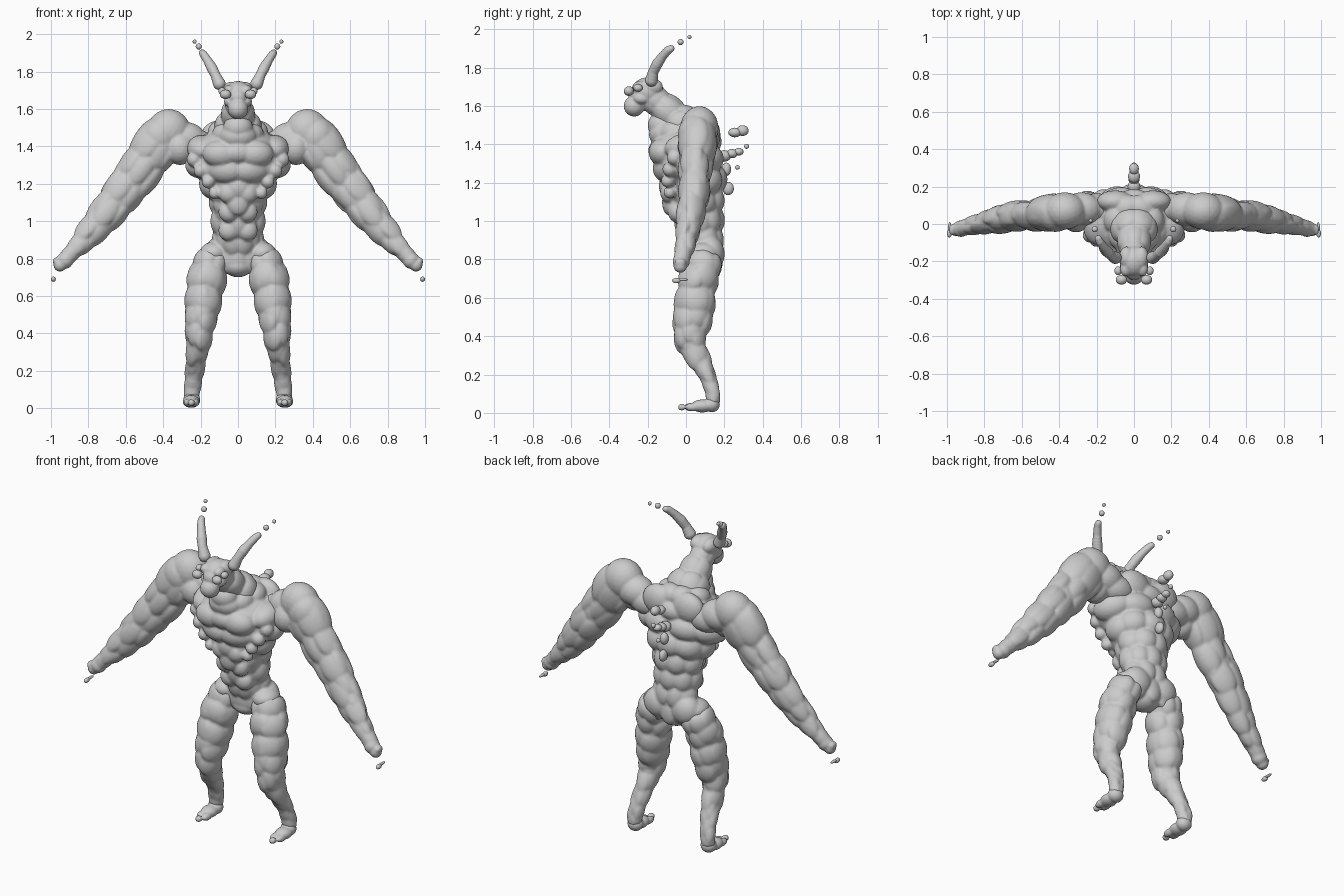
import bpy, bmesh, math, random
from mathutils import Vector, Matrix

random.seed(4)


def blob(bm, c, r, axes=None):
    """Add an ellipsoid at c with radii r, optionally oriented by three axes."""
    rot = Matrix(axes).transposed().to_4x4() if axes else Matrix()
    m = Matrix.Translation(Vector(c)) @ rot @ Matrix.Diagonal((*r, 1))
    bmesh.ops.create_icosphere(bm, subdivisions=3, radius=1, matrix=m)


def muscle_tube(bm, stations, n=6, jitter=0.0, taper=0.0):
    """Rings of muscle plates around a core. Station: x, y, z, half width, half depth."""
    pts = [Vector(s[:3]) for s in stations]
    for k, (p, s) in enumerate(zip(pts, stations)):
        a, b = pts[max(k - 1, 0)], pts[min(k + 1, len(pts) - 1)]
        steps = 1 if k in (0, len(pts) - 1) else 2
        gap = (b - a).length / steps
        t = (b - a).normalized()
        v = (Vector((0, 1, 0)) - t * t.y).normalized()
        u = v.cross(t)
        ru, rv = s[3:5]
        blob(bm, p, (ru * .85, rv * .85, gap * .85), (u, v, t))
        if k < len(pts) - 1:
            q = stations[k + 1]
            blob(bm, (p + pts[k + 1]) / 2,
                 ((ru + q[3]) * .44, (rv + q[4]) * .44, gap * .8), (u, v, t))
        for i in range(n):
            ang = 2 * math.pi * (i + .5 * (k % 2)) / n + random.uniform(-jitter, jitter)
            ca, sa = math.cos(ang), math.sin(ang)
            w = ru * (1 - taper * max(0, -sa) * abs(ca) * 2)
            nor = (u * (ca / w) + v * (sa / rv)).normalized()
            h = .42 * min(ru, rv)
            side = math.pi * (ru + rv) / n * .6
            g = random.uniform(1 - jitter, 1 + jitter)
            # each plate slides along the limb so the rings break up into cells
            slide = random.uniform(-1, 1) * jitter * 1.4 * gap * (0 < k < len(pts) - 1)
            c = p + u * ca * w + v * sa * rv - nor * (h * .95) + t * slide
            blob(bm, c, (h, side * g, gap * .8), (nor, t.cross(nor), t))


def finish(bm, name, voxel=0.008, mirror=False):
    me = bpy.data.meshes.new(name)
    bm.to_mesh(me)
    bm.free()
    for p in me.polygons:
        p.use_smooth = True
    ob = bpy.data.objects.new(name, me)
    bpy.context.collection.objects.link(ob)
    if voxel:
        rm = ob.modifiers.new("fuse", 'REMESH')
        rm.mode = 'VOXEL'
        rm.voxel_size = voxel
        rm.use_smooth_shade = True
        sm = ob.modifiers.new("soften", 'SMOOTH')
        sm.iterations = 2
    if mirror:
        ob.modifiers.new("mirror", 'MIRROR').use_mirror_merge = False
    return ob


# torso: z, half width, front y, back y
bm = bmesh.new()
rings = [(.80, .16, .01, .19), (.90, .14, -.02, .20), (1.00, .145, -.06, .20),
         (1.10, .16, -.10, .205), (1.20, .205, -.14, .215), (1.30, .28, -.18, .205),
         (1.39, .27, -.195, .185), (1.47, .165, -.195, .16)]
muscle_tube(bm, [(0, (f + b) / 2, z, w, (b - f) / 2) for z, w, f, b in rings], n=8, taper=.2)
for sx in (-1, 1):
    # small rib muscles
    for c, r in [((.235, -.06, 1.33), .04), ((.2, -.085, 1.27), .038),
                 ((.16, -.095, 1.21), .035), ((.125, -.085, 1.15), .032)]:
        blob(bm, (sx * c[0], c[1], c[2]), (r, r, r))
    # chest, abdomen, back and hip plates
    blob(bm, (sx * .09, -.12, 1.36), (.1, .075, .075))
    for j in range(3):
        blob(bm, (sx * .05, -.01 - .04 * j, .95 + .1 * j), (.055, .045, .056))
    blob(bm, (sx * .10, .12, 1.45), (.1, .06, .09))
    blob(bm, (sx * .09, .13, .83), (.09, .072, .09))
    blob(bm, (sx * .13, .09, .83), (.075, .085, .06))
blob(bm, (0, .09, .76), (.08, .08, .06))
blob(bm, (0, -.13, 1.5), (.08, .07, .07))
blob(bm, (0, -.09, 1.1), (.06, .035, .07))
finish(bm, "torso")

# neck and head
bm = bmesh.new()
muscle_tube(bm, [(0, -.02, 1.50, .125, .11), (0, -.09, 1.57, .09, .085),
                 (0, -.16, 1.63, .07, .075)], n=6)
blob(bm, (0, -.2, 1.675), (.078, .085, .075))
blob(bm, (0, -.27, 1.6), (.055, .055, .055))
blob(bm, (0, -.25, 1.66), (.05, .05, .05))
for sx in (-1, 1):
    blob(bm, (sx * .045, -.24, 1.7), (.03, .04, .03))
    blob(bm, (sx * .04, -.18, 1.70), (.04, .06, .045))
    blob(bm, (sx * .045, -.23, 1.64), (.03, .045, .03))
finish(bm, "head", .006)

# eyes
bm = bmesh.new()
blob(bm, (.067, -.298, 1.678), (.03, .026, .025))
blob(bm, (.085, -.25, 1.695), (.02, .024, .02))
finish(bm, "eyes", 0, True)

# horns: fused, backswept, with loose beads at the tip
bm = bmesh.new()
path = [((.10, -.18, 1.735), .034), ((.12, -.17, 1.78), .027), ((.14, -.15, 1.82), .029),
        ((.163, -.122, 1.86), .024), ((.183, -.095, 1.89), .022), ((.195, -.07, 1.905), .017)]
for (a, r), (b, s) in zip(path, path[1:]):
    for f in (0, .33, .67):
        q = r + (s - r) * f
        blob(bm, Vector(a).lerp(Vector(b), f), (q, q, q))
for c, r in [((.21, -.028, 1.934), .017), ((.232, .018, 1.96), .012)]:
    blob(bm, c, (r, r, r))
finish(bm, "horns", .005, True)

# arms
bm = bmesh.new()
blob(bm, (.37, .07, 1.485), (.115, .1, .115))
blob(bm, (.42, .055, 1.45), (.105, .098, .11))
blob(bm, (.28, .08, 1.44), (.11, .09, .09))
blob(bm, (.2, .085, 1.4), (.11, .08, .08))
blob(bm, (.31, .04, 1.39), (.08, .085, .09))
muscle_tube(bm, [(.44, .06, 1.40, .125, .1), (.52, .05, 1.275, .117, .09),
                 (.60, .045, 1.175, .106, .083), (.68, .03, 1.07, .095, .076),
                 (.76, .015, .97, .08, .065), (.83, 0, .89, .061, .053),
                 (.89, -.015, .83, .045, .044)], n=6, jitter=.2)
blob(bm, (.925, -.025, .79), (.045, .045, .045))
blob(bm, (.952, -.03, .765), (.035, .035, .035))
blob(bm, (.972, -.03, .785), (.018, .03, .022))
finish(bm, "arms", .008, True)

# finger tips
bm = bmesh.new()
blob(bm, (.987, -.05, .69), (.013, .022, .014))
blob(bm, (.985, -.02, .695), (.009, .03, .008))
finish(bm, "finger_tips", 0, True)

# legs
bm = bmesh.new()
muscle_tube(bm, [(.145, .09, .77, .095, .1), (.165, .065, .69, .106, .105),
                 (.183, .05, .59, .1, .107), (.198, .035, .49, .089, .103),
                 (.21, .02, .40, .076, .083), (.218, .05, .31, .06, .067),
                 (.228, .095, .225, .053, .05), (.24, .13, .14, .046, .041),
                 (.247, .14, .085, .042, .038)], n=6, jitter=.2)
finish(bm, "legs", .008, True)

# feet
bm = bmesh.new()
blob(bm, (.247, .135, .045), (.046, .042, .042))
blob(bm, (.25, .085, .036), (.046, .06, .034))
blob(bm, (.23, .03, .03), (.022, .04, .022))
blob(bm, (.268, .035, .03), (.022, .04, .022))
blob(bm, (.25, -.022, .03), (.02, .02, .018))
finish(bm, "feet", .006, True)

# back spikes along the spine
bm = bmesh.new()
for c, r in [((0, .255, 1.462), (.032, .035, .025)), ((0, .295, 1.472), (.026, .032, .028)),
             ((0, .20, 1.34), (.034, .035, .03)), ((0, .24, 1.352), (.03, .03, .024)),
             ((0, .275, 1.362), (.024, .025, .02)), ((0, .316, 1.39), (.013, .013, .013)),
             ((0, .268, 1.28), (.012, .012, .012)), ((0, .21, 1.27), (.025, .025, .035)),
             ((0, .22, 1.17), (.022, .03, .035))]:
    blob(bm, c, r)
finish(bm, "back_spikes", 0)
